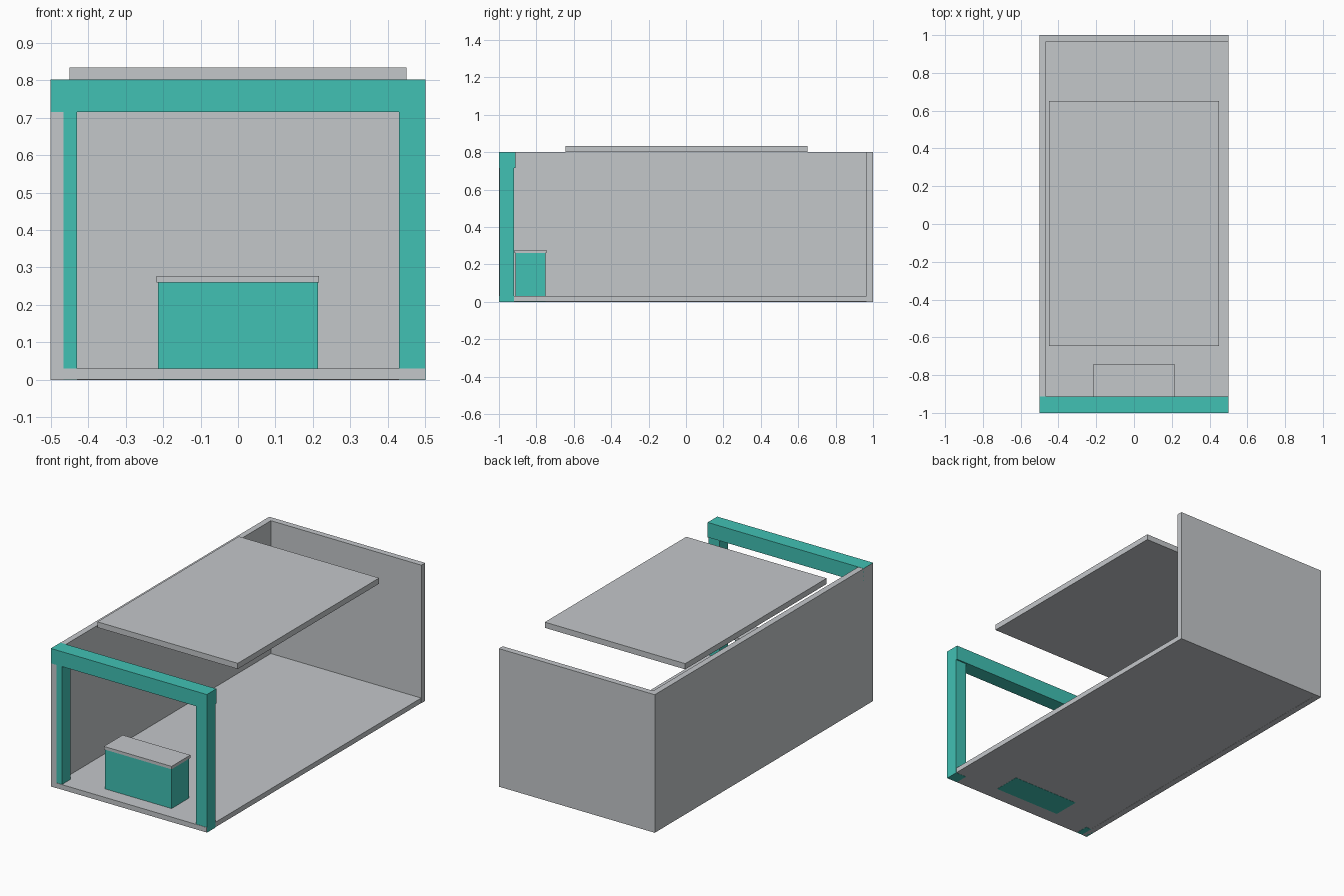
import bpy

if "Cube" in bpy.data.objects:
    bpy.data.objects.remove(bpy.data.objects["Cube"])


def material(name, rgb):
    m = bpy.data.materials.new(name)
    m.diffuse_color = (*rgb, 1.0)
    m.use_nodes = True
    m.node_tree.nodes["Principled BSDF"].inputs["Base Color"].default_value = m.diffuse_color
    return m


GREY = material("light_grey", (0.55, 0.57, 0.59))
TEAL = material("teal", (0.053, 0.533, 0.456))


def box(name, x, y, z, mat):
    """Box from (min, max) spans on each axis."""
    spans = (x, y, z)
    bpy.ops.mesh.primitive_cube_add(size=1)
    ob = bpy.context.object
    ob.name = name
    ob.location = [(a + b) / 2 for a, b in spans]
    ob.scale = [b - a for a, b in spans]
    bpy.ops.object.transform_apply(location=True, scale=True)
    ob.data.materials.append(mat)
    return ob


# Shell: floor, left wall, back wall, floating ceiling panel
box("floor", (-0.499, 0.499), (-0.999, 0.999), (0.001, 0.03), GREY)
box("left_wall", (-0.5, -0.465), (-0.999, 1.0), (0, 0.8), GREY)
box("back_wall", (-0.465, 0.5), (0.965, 1.0), (0, 0.8), GREY)
box("ceiling_panel", (-0.45, 0.45), (-0.645, 0.65), (0.8, 0.833), GREY)

# Entrance frame: two posts and a header beam
box("left_post", (-0.498, -0.43), (-0.997, -0.92), (0, 0.73), TEAL)
box("right_post", (0.43, 0.5), (-0.997, -0.92), (0, 0.73), TEAL)
box("header_beam", (-0.5, 0.5), (-1.0, -0.912), (0.715, 0.801), TEAL)

# Reception counter
box("counter_base", (-0.213, 0.213), (-0.912, -0.752), (0, 0.26), TEAL)
box("counter_top", (-0.218, 0.216), (-0.917, -0.745), (0.26, 0.277), GREY)
